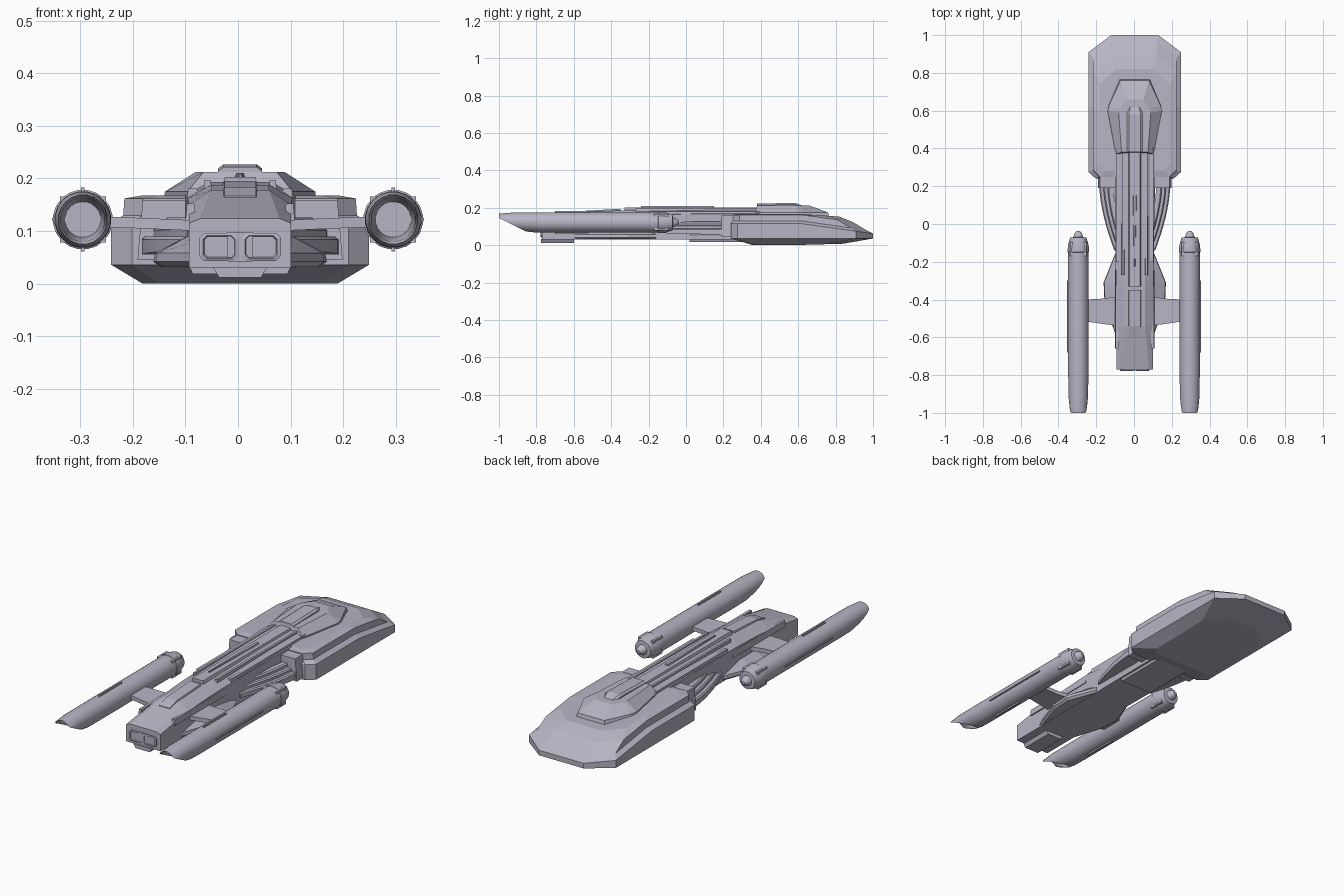
import bpy, bmesh, math

old = bpy.data.objects.get("Cube")
if old:
    bpy.data.objects.remove(old, do_unlink=True)

grey = bpy.data.materials.new("hull_grey")
grey.use_nodes = True
colour = (0.47, 0.46, 0.55, 1)
grey.diffuse_color = colour
grey.node_tree.nodes["Principled BSDF"].inputs["Base Color"].default_value = colour
CX = 0.004  # hull centreline


def loft(name, rings, smooth=False):
    """Skin a list of equal-length closed rings and cap both ends."""
    bm = bmesh.new()
    vs = [[bm.verts.new(p) for p in ring] for ring in rings]
    n = len(rings[0])
    for a, b in zip(vs, vs[1:]):
        for i in range(n):
            j = (i + 1) % n
            bm.faces.new((a[i], a[j], b[j], b[i]))
    bm.faces.new(vs[0])
    bm.faces.new(vs[-1])
    bmesh.ops.remove_doubles(bm, verts=bm.verts, dist=1e-5)
    bmesh.ops.recalc_face_normals(bm, faces=bm.faces)
    me = bpy.data.meshes.new(name)
    bm.to_mesh(me)
    bm.free()
    me.materials.append(grey)
    ob = bpy.data.objects.new(name, me)
    bpy.context.collection.objects.link(ob)
    if smooth:
        bpy.ops.object.select_all(action='DESELECT')
        ob.select_set(True)
        bpy.context.view_layer.objects.active = ob
        bpy.ops.object.shade_smooth_by_angle(angle=math.radians(35))
    return ob


def mirrored(half):
    """Complete a half ring of (x, y, z) points about the centreline."""
    return [(CX + x, y, z) for x, y, z in half] + [(CX - x, y, z) for x, y, z in reversed(half)]


def box(name, x, y0, y1, z0, z1, w, taper=1.0):
    """Bar along y whose top is narrowed by taper."""
    ring = lambda y: [(x - w, y, z0), (x + w, y, z0), (x + w * taper, y, z1), (x - w * taper, y, z1)]
    return loft(name, [ring(y0), ring(y1)])


def tier(w, back, mid, corner, nose, nose_w, z_back, z_nose):
    """One level of the forward hull: flat aft of mid, sloping to the nose."""
    half = []
    for x, y in ((w * 0.84, back), (w, back + 0.035), (w, mid), (w, corner), (nose_w, nose)):
        t = max(0, (y - mid) / (nose - mid))
        half.append((x, y, z_back + t * (z_nose - z_back)))
    return mirrored(half)


# Forward hull, stacked from keel to deck
loft("forward_hull", [
    tier(0.185, 0.36, 0.55, 0.74, 0.84, 0.10, 0.0, 0.008),
    tier(0.245, 0.24, 0.62, 0.91, 1.00, 0.125, 0.036, 0.036),
    tier(0.245, 0.24, 0.62, 0.91, 1.00, 0.125, 0.115, 0.062),
    tier(0.222, 0.25, 0.62, 0.88, 0.965, 0.118, 0.13, 0.08),
    tier(0.220, 0.25, 0.62, 0.81, 0.89, 0.115, 0.162, 0.125),
    tier(0.185, 0.28, 0.60, 0.74, 0.82, 0.10, 0.168, 0.153),
])

# Raised command dome and bridge
loft("command_dome", [mirrored([(x, y, z) for x, y in pts]) for z, pts in (
    (0.155, ((0.10, 0.37), (0.145, 0.60), (0.14, 0.63), (0.08, 0.765))),
    (0.175, ((0.10, 0.37), (0.143, 0.60), (0.135, 0.63), (0.075, 0.76))),
    (0.212, ((0.07, 0.38), (0.085, 0.59), (0.08, 0.61), (0.045, 0.66))),
)])
loft("bridge", [mirrored([(w, y, 0.19), (w, y, z - 0.008), (w * 0.75, y, z)])
                for w, y, z in ((0.042, 0.38, 0.222), (0.042, 0.58, 0.227), (0.03, 0.62, 0.213))])

# Main engineering hull
loft("main_hull", [mirrored([(w, y, 0.03), (w, y, shoulder), (top_w, y, top)])
                   for y, w, shoulder, top_w, top in (
    (-0.77, 0.097, 0.115, 0.075, 0.124),
    (-0.54, 0.097, 0.150, 0.055, 0.178),
    (-0.30, 0.100, 0.162, 0.055, 0.188),
    (0.15, 0.105, 0.168, 0.060, 0.193),
    (0.42, 0.105, 0.168, 0.060, 0.193))])

# Low side fairing beneath the pylons
plan = ((0.09, -0.62), (0.16, -0.42), (0.165, -0.31), (0.105, -0.16))
loft("lower_fairing", [mirrored([(x * s, y, z) for x, y in plan])
                       for s, z in ((0.92, 0.032), (1, 0.042), (0.98, 0.058), (0.62, 0.09))])

# Block joining the forward hull to the neck
box("neck_block", CX, 0.19, 0.36, 0.045, 0.158, 0.195, 0.95)
box("neck_keel", CX, 0.02, 0.40, 0.018, 0.06, 0.09, 1.2)

# Nested curved ribs down each side of the neck
for side in (-1, 1):
    for k in range(3):
        rings = []
        for i in range(9):
            t = i / 8
            x = 0.188 - 0.022 * k - (0.08 - 0.015 * k) * t ** 1.7
            y = 0.21 - (0.35 - 0.04 * k) * t
            low, high = 0.055 + 0.01 * t, 0.09 + 0.018 * k
            rings.append([(CX + side * a, y, z) for a, z in
                          ((x - 0.03, low), (x, low), (x, high - 0.006), (x - 0.006, high), (x - 0.03, high))])
        loft(f"neck_rib_{k + 1}", rings, True)

# Spine strips and dorsal fin
box("spine", CX, -0.33, 0.40, 0.18, 0.203, 0.036, 0.8)
loft("dorsal_fin", [mirrored([(w, y, 0.195), (w * 0.6, y, 0.21)])
                    for y, w in ((-0.24, 0.003), (0.0, 0.009), (0.15, 0.012))])
loft("spine_tail", [mirrored([(0.036, y, z - 0.02), (0.03, y, z)])
                    for y, z in ((-0.35, 0.195), (-0.54, 0.184), (-0.60, 0.167))])
for side in (-1, 1):
    box("spine_rail", CX + side * 0.062, -0.27, 0.46, 0.175, 0.197, 0.008, 0.7)
    box("shoulder_rail", CX + side * 0.09, -0.20, 0.42, 0.155, 0.181, 0.012, 0.7)
    box("aft_rail", CX + side * 0.094, -0.66, -0.24, 0.12, 0.152, 0.010, 0.7)

# Twin aft ports, framed and recessed
for side in (-1, 1):
    def port(y, s):
        pts = ((-0.034, 0.016), (-0.026, 0.024), (0.026, 0.024), (0.034, 0.016),
               (0.034, -0.016), (0.026, -0.024), (-0.026, -0.024), (-0.034, -0.016))
        return [(CX + side * 0.04 + x * s, y, 0.07 + z * s) for x, z in pts]
    loft("aft_port", [port(-0.76, 1.1), port(-0.776, 1.1), port(-0.778, 0.9), port(-0.772, 0.82)])
box("aft_port_mount", CX, -0.775, -0.76, 0.042, 0.098, 0.024)
box("aft_lip", CX, -0.775, -0.60, 0.012, 0.032, 0.04, 1.3)

# Engine nacelles, pylons and fins
NX, NZ, N, R = 0.295, 0.122, 20, 0.054


def circle(x, y, r, cut=0.0):
    """Ring around a nacelle; cut rakes its upper half aft."""
    pts = []
    for i in range(N):
        a = 2 * math.pi * (i + 0.5) / N
        rake = min(1, (math.sin(a) + 1) / 1.5)
        pts.append((x + r * math.cos(a), y - cut * rake, NZ + r * math.sin(a)))
    return pts


for side in (-1, 1):
    x = side * NX
    loft("nacelle", [
        circle(x, -0.78, 0.034),
        circle(x, -0.85, 0.042, 0.14),
        circle(x, -0.86, 0.047, 0.14),
        circle(x, -0.83, 0.053, 0.10),
        circle(x, -0.78, R), circle(x, -0.15, R),
        circle(x, -0.148, 0.057), circle(x, -0.115, 0.056),
        circle(x, -0.072, 0.044), circle(x, -0.07, 0.026),
        circle(x, -0.05, 0.020), circle(x, -0.038, 0.008)], True)
    box("nacelle_top_fin", x, -0.70, -0.52, NZ + 0.04, NZ + 0.061, 0.003)
    box("nacelle_bottom_fin", x, -0.70, -0.52, NZ - 0.061, NZ - 0.04, 0.003)
    box("nacelle_side_fin", x + side * 0.05, -0.68, -0.3, NZ - 0.003, NZ + 0.003, 0.009)
    for k in range(4):
        a = math.pi * (k + 0.5) / 2
        box("collar_clamp", x + 0.052 * math.cos(a), -0.17, -0.095,
            NZ + 0.052 * math.sin(a) - 0.007, NZ + 0.052 * math.sin(a) + 0.007, 0.007)
    loft("pylon", [[(side * px, y, z) for y, z in
                    ((back, low), (front, low), (front, low + 0.02), (back, low + 0.02))]
                   for px, back, front, low in ((0.07, -0.54, -0.38, 0.10), (0.16, -0.53, -0.395, 0.104),
                                                (0.26, -0.515, -0.40, 0.108))])
